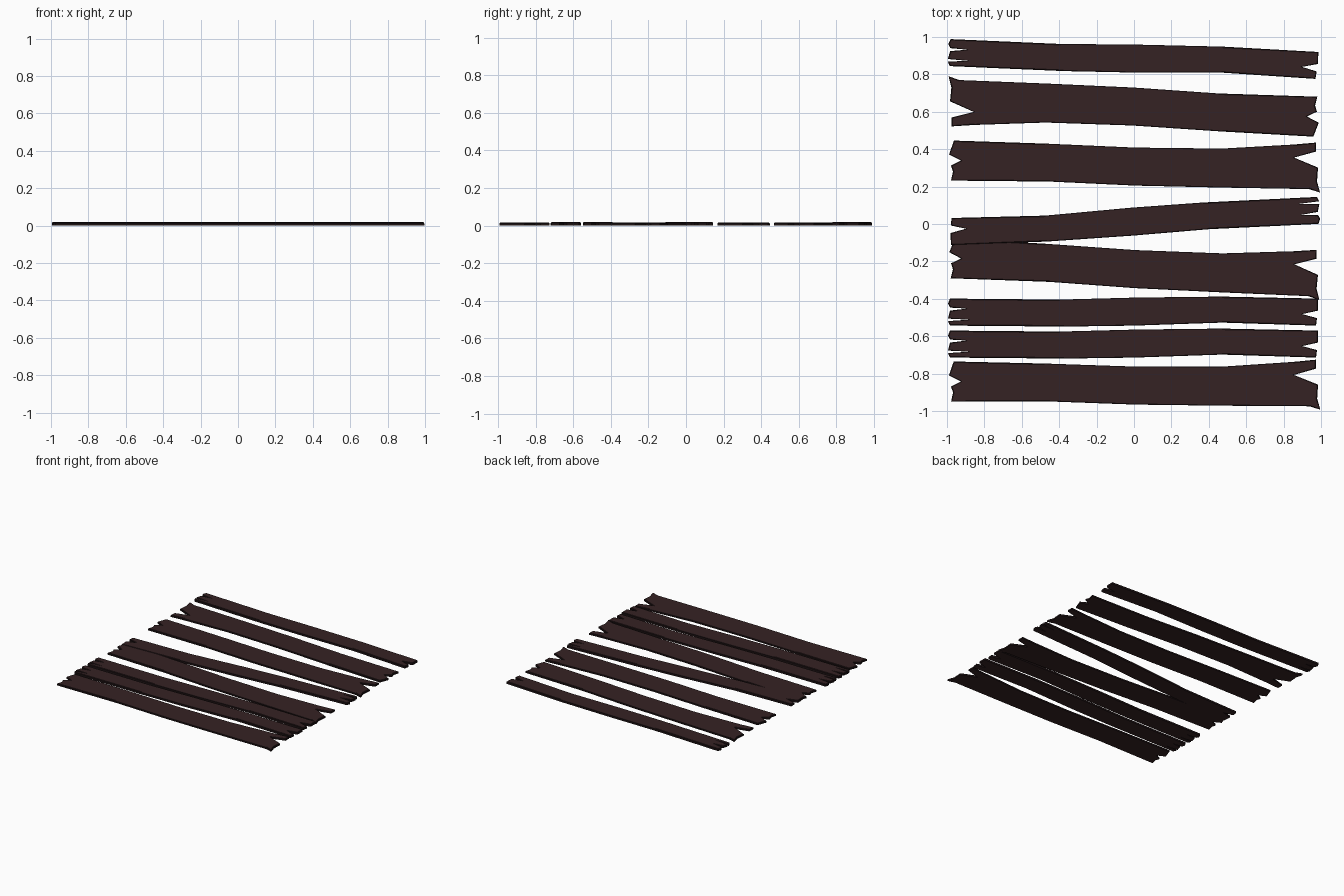
import bpy, bmesh, math
from mathutils import Matrix, Vector

if "Cube" in bpy.data.objects:
    bpy.data.objects.remove(bpy.data.objects["Cube"])

S = 187.0  # drawing units per model unit


def material(name, rgb):
    m = bpy.data.materials.new(name)
    m.diffuse_color = (*rgb, 1)
    m.use_nodes = True
    m.node_tree.nodes["Principled BSDF"].inputs["Base Color"].default_value = m.diffuse_color
    return m


wood = material("dark_brown_wood", (0.036, 0.0165, 0.0175))
edge = material("charred_edge", (0.0130, 0.0065, 0.0070))

# Plank outlines, clockwise from the top left corner (x right, y down, centred)
NARROW = [(-184, -13.5), (-74, -12.5), (1, -14.5), (88, -15.5), (184, -13.5),
          (184, -1.5), (168, 2), (183, 6), (182, 13.5),
          (88, 10.5), (1, 13.5), (-70, 14.5), (-184, 13.5),
          (-186, 9), (-165, 7.6), (-186, 6.5), (-184, -1.5),
          (-167, -3.5), (-184, -4.5), (-186, -8.5)]
WIDE = [(-180, -26), (-89, -23), (1, -19), (88, -18), (159, -22), (182, -24),
        (182, -15), (160, -9), (184, 1), (183, 15), (186, 26), (175, 22.5),
        (88, 21), (1, 19), (-84, 15), (-183, 14),
        (-181, 5), (-183, -1), (-173, -6), (-185, -12)]


def plank(name, outline, y, angle, height):
    bm = bmesh.new()
    base = bm.faces.new([bm.verts.new((x / S, -v / S, 0)) for x, v in outline])
    base.normal_update()
    if base.normal.z < 0:
        base.normal_flip()
    # thickness, then a narrow worn bevel around the top
    rim = 0.004
    res = bmesh.ops.extrude_face_region(bm, geom=[base])
    up = [g for g in res["geom"] if isinstance(g, bmesh.types.BMVert)]
    top = [g for g in res["geom"] if isinstance(g, bmesh.types.BMFace)]
    bmesh.ops.translate(bm, verts=up, vec=Vector((0, 0, height - rim)))
    bm.normal_update()
    bmesh.ops.inset_region(bm, faces=top, thickness=0.006, depth=0,
                           use_even_offset=False, use_boundary=True)
    for v in {v for f in top for v in f.verts}:
        v.co.z = height
    bmesh.ops.recalc_face_normals(bm, faces=bm.faces)
    # broad faces are wood, sides and bevel are charred
    for f in bm.faces:
        f.material_index = 0 if abs(f.normal.z) > 0.95 else 1
    bm.transform(Matrix.Translation((0, y, 0)) @ Matrix.Rotation(math.radians(angle), 4, 'Z'))
    me = bpy.data.meshes.new(name)
    bm.to_mesh(me)
    bm.free()
    me.materials.append(wood)
    me.materials.append(edge)
    bpy.context.collection.objects.link(bpy.data.objects.new(name, me))


# Two plank shapes laid in a row from back to front, some turned end for end
LAYOUT = [(NARROW, 0.882, -2.0), (WIDE, 0.628, 178.7), (WIDE, 0.307, 0.0),
          (NARROW, 0.016, 183.3), (WIDE, -0.241, -1.5), (NARROW, -0.471, 0.0),
          (NARROW, -0.642, 0.0), (WIDE, -0.864, 0.6)]
for i, (shape, y, angle) in enumerate(LAYOUT):
    narrow = shape is NARROW
    plank(f"{'narrow' if narrow else 'wide'}_plank_{i + 1}", shape, y, angle,
          0.019 if narrow else 0.016)
